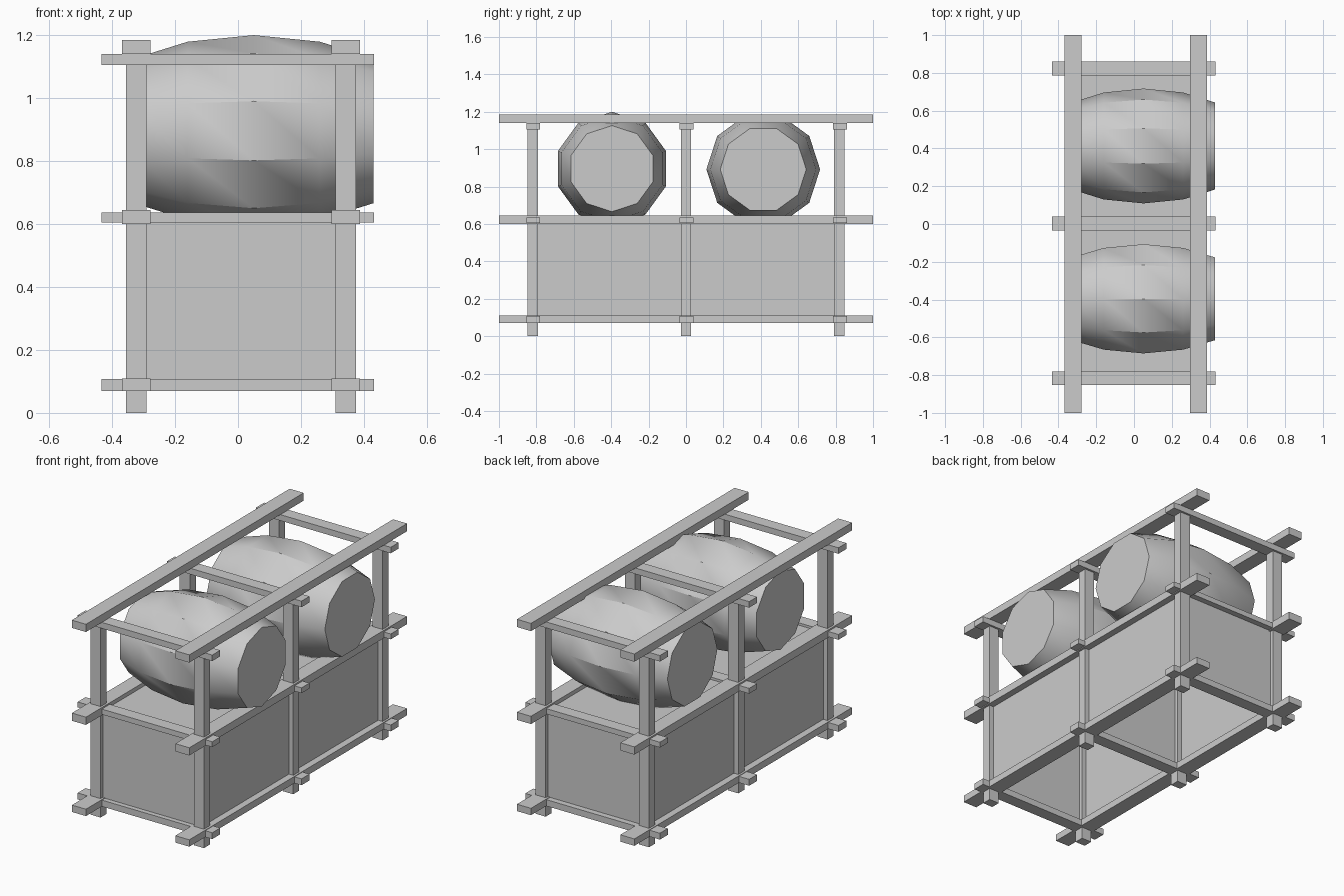
import bpy, bmesh, math

cube = bpy.data.objects.get("Cube")
if cube:
    bpy.data.objects.remove(cube, do_unlink=True)

grey = bpy.data.materials.new("plain grey")
grey.use_nodes = True
grey.diffuse_color = (0.6, 0.6, 0.6, 1)
grey.node_tree.nodes["Principled BSDF"].inputs["Base Color"].default_value = (0.6, 0.6, 0.6, 1)


def add_object(name, bm):
    mesh = bpy.data.meshes.new(name)
    bmesh.ops.recalc_face_normals(bm, faces=bm.faces)
    bm.to_mesh(mesh)
    bm.free()
    mesh.materials.append(grey)
    obj = bpy.data.objects.new(name, mesh)
    bpy.context.collection.objects.link(obj)
    return obj


def box(name, x, y, z):
    """Box given by its (low, high) range on each axis."""
    bm = bmesh.new()
    bmesh.ops.create_cube(bm, size=1)
    for v in bm.verts:
        v.co = [(a + b) / 2 + c * (b - a) for (a, b), c in zip((x, y, z), v.co)]
    return add_object(name, bm)


def around(centre, width):
    return (centre - width / 2, centre + width / 2)


def barrel(name, y, z, turn):
    """Ten-sided bulging barrel lying along x."""
    rings = [(-0.33, 0.23), (-0.16, 0.283), (0.05, 0.304), (0.26, 0.283), (0.43, 0.23)]
    bm = bmesh.new()
    loops = []
    for x, r in rings:
        angles = [turn + math.tau * i / 10 for i in range(10)]
        loops.append([bm.verts.new((x, y + r * math.cos(a), z + r * math.sin(a))) for a in angles])
    for a, b in zip(loops, loops[1:]):
        for i in range(10):
            j = (i + 1) % 10
            bm.faces.new((a[i], a[j], b[j], b[i]))
    bm.faces.new(loops[0])
    bm.faces.new(loops[-1])
    obj = add_object(name, bm)
    bpy.ops.object.select_all(action="DESELECT")
    obj.select_set(True)
    bpy.context.view_layer.objects.active = obj
    bpy.ops.object.shade_smooth_by_angle(angle=math.radians(35))


sides = {"right": -0.323, "left": 0.342}
rows = {"front": -0.82, "middle": 0.0, "back": 0.82}

# Upright posts
for side, x in sides.items():
    for row, y in rows.items():
        box(f"{row}_{side}_post", around(x, 0.065), around(y, 0.055), (0, 1.11))

# Long rails running front to back
rails = {"lower": (0.07, 0.11), "shelf": (0.60, 0.645), "top": (1.14, 1.185)}
for level, z in rails.items():
    for side, x in sides.items():
        box(f"{level}_{side}_rail", around(x, 0.09), (-1, 1), z)

# Cross bars running side to side
bars = {"lower": (0.07, 0.107), "shelf": (0.605, 0.636), "top": (1.105, 1.14)}
for level, z in bars.items():
    for row, y in rows.items():
        box(f"{level}_{row}_bar", (-0.434, 0.432), around(y + 0.003, 0.073), z)

# Cupboard walls, divider and deck
for side, x in sides.items():
    box(f"{side}_wall", around(x, 0.01), (-0.82, 0.82), (0.09, 0.62))
for row, y in rows.items():
    box(f"{row}_panel", (-0.323, 0.342), around(y, 0.01), (0.09, 0.62))
box("deck", (-0.323, 0.342), (-0.82, 0.82), (0.612, 0.622))

# Barrels
barrel("front_barrel", -0.396, 0.896, math.radians(90))
barrel("back_barrel", 0.413, 0.892, 0)
